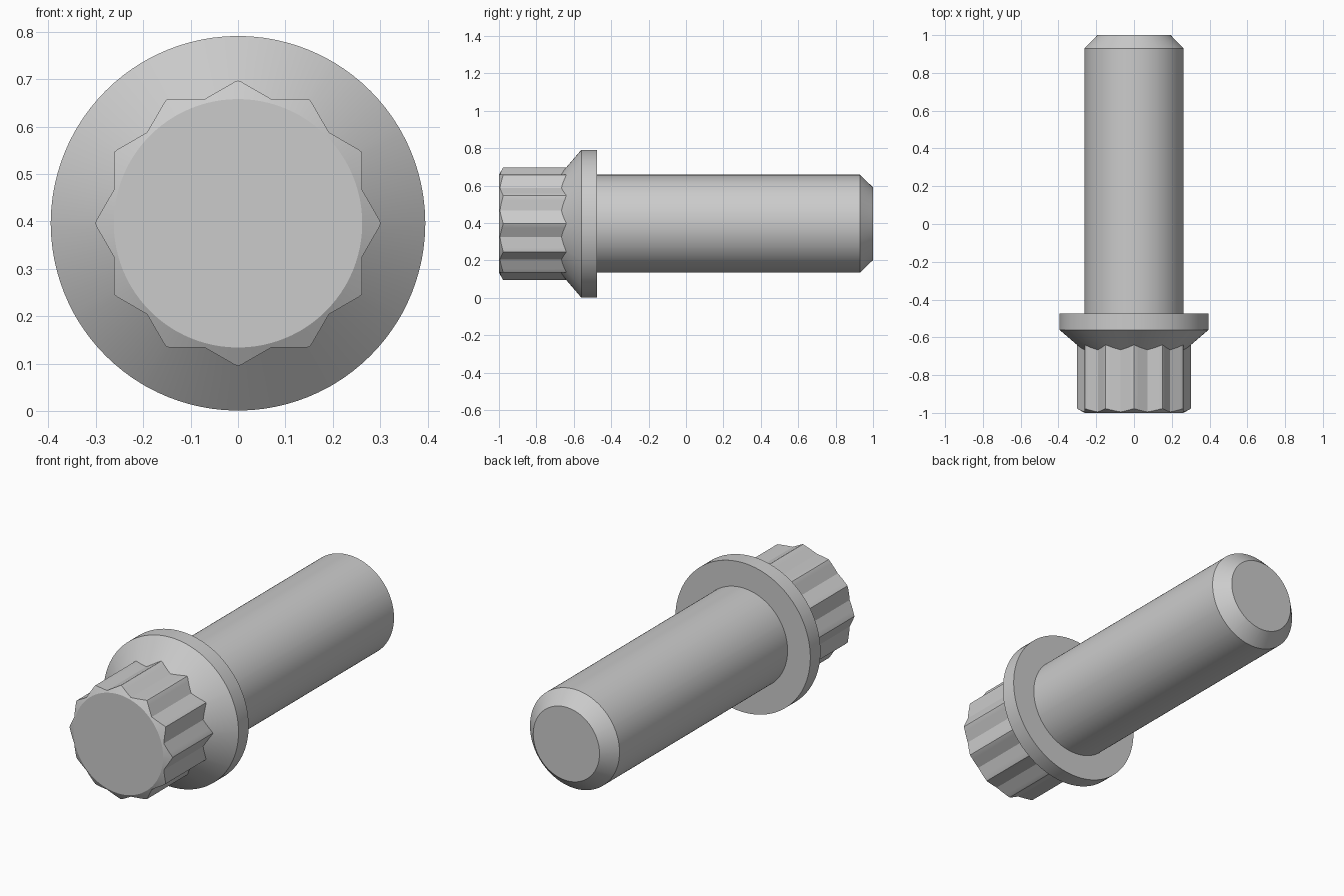
import bpy, bmesh
from math import sin, cos, radians

if "Cube" in bpy.data.objects:
    bpy.data.objects.remove(bpy.data.objects["Cube"])

AXIS_Z = 0.396      # height of the bolt axis
FLAT = 0.262        # half width across flats, also shank radius
FLANGE_R = 0.395

# sample angles: 12 points, each with flank samples and a small blunted tip
OFFSETS = (-15, -11.5, -8, -4.5, -1.3, 0, 1.3, 4.5, 8, 11.5)
samples = [(radians(30 * i + o), abs(o)) for i in range(12) for o in OFFSETS]


def head_r(off):
    """Radius of the double-hexagon outline at an angle away from a tip."""
    return min(FLAT / cos(radians(30 - off)), 0.301)


def circle(r, y):
    return lambda off: (r, y)


def head_front(off):
    """Outline cut by the shallow 30 degree chamfer at the front."""
    r = head_r(off)
    return r, -1 + (r - FLAT) * 0.577


def head_back(off):
    """Outline where it runs into the flange cone."""
    r = head_r(off)
    return r, -0.56 - (FLANGE_R - r) / 1.17


# rings from the head face to the shank end
profile = [
    circle(FLAT, -1.0),        # head face
    head_front,
    head_back,
    circle(FLANGE_R, -0.56),   # flange cone to rim
    circle(FLANGE_R, -0.475),  # flange underside
    circle(FLAT, -0.475),      # shank
    circle(FLAT, 0.93),
    circle(0.194, 1.0),        # end chamfer
]

bm = bmesh.new()
rings = []
for ring in profile:
    verts = []
    for a, off in samples:
        r, y = ring(off)
        verts.append(bm.verts.new((r * cos(a), y, AXIS_Z + r * sin(a))))
    rings.append(verts)

n = len(samples)
for r0, r1 in zip(rings, rings[1:]):
    for i in range(n):
        j = (i + 1) % n
        bm.faces.new((r0[i], r0[j], r1[j], r1[i]))
bm.faces.new(rings[0])
bm.faces.new(rings[-1])
bmesh.ops.recalc_face_normals(bm, faces=bm.faces)

mesh = bpy.data.meshes.new("flange_bolt")
bm.to_mesh(mesh)
bm.free()
bolt = bpy.data.objects.new("flange_bolt", mesh)
bpy.context.collection.objects.link(bolt)
bpy.context.view_layer.objects.active = bolt
bolt.select_set(True)
bpy.ops.object.shade_smooth_by_angle(angle=radians(20))
